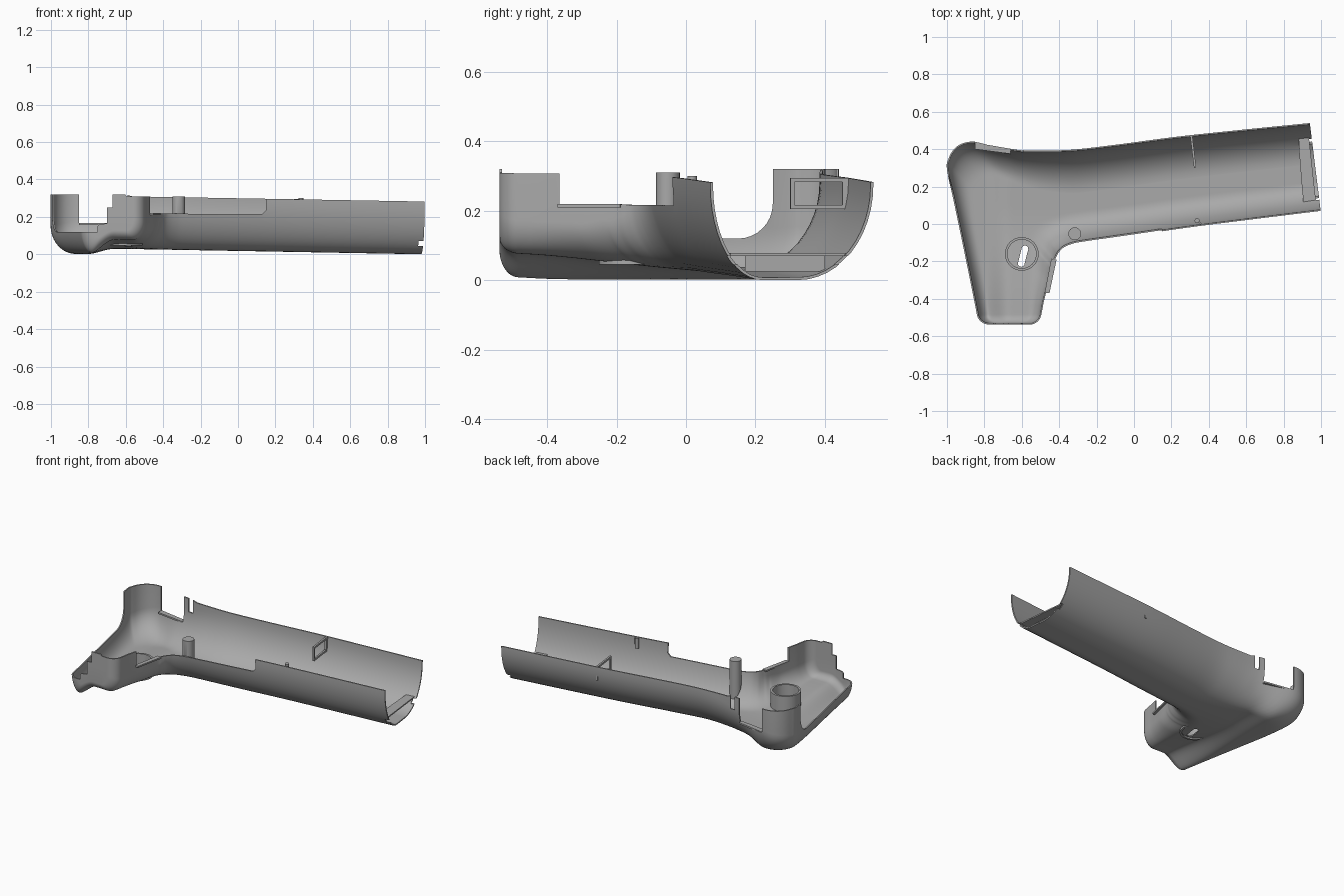
import bpy, bmesh, math
from mathutils import Vector, Matrix

cube = bpy.data.objects.get("Cube")
if cube:
    bpy.data.objects.remove(cube, do_unlink=True)

grey = bpy.data.materials.new("plain_grey")
grey.use_nodes = True
TONE = (0.4, 0.4, 0.4, 1)
grey.diffuse_color = TONE
grey.node_tree.nodes["Principled BSDF"].inputs["Base Color"].default_value = TONE


def activate(ob):
    bpy.ops.object.select_all(action='DESELECT')
    ob.select_set(True)
    bpy.context.view_layer.objects.active = ob


def smooth(ob):
    activate(ob)
    bpy.ops.object.shade_smooth_by_angle(angle=math.radians(35))


def make(name, bm):
    mesh = bpy.data.meshes.new(name)
    bm.to_mesh(mesh)
    bm.free()
    mesh.materials.append(grey)
    ob = bpy.data.objects.new(name, mesh)
    bpy.context.collection.objects.link(ob)
    return ob


def prism(name, outline, axis, lo, hi):
    """Extrude a 2D outline along one axis, from lo to hi."""
    bm = bmesh.new()
    place = {'x': lambda a, b: (lo, a, b), 'y': lambda a, b: (a, lo, b),
             'z': lambda a, b: (a, b, lo)}[axis]
    face = bm.faces.new([bm.verts.new(place(*p)) for p in outline])
    step = Vector([(hi - lo) * (axis == k) for k in 'xyz'])
    new = bmesh.ops.extrude_face_region(bm, geom=[face])['geom']
    bmesh.ops.translate(bm, vec=step, verts=[v for v in new if isinstance(v, bmesh.types.BMVert)])
    bmesh.ops.recalc_face_normals(bm, faces=bm.faces)
    return make(name, bm)


def rect(a, b, c, d):
    return [(a, c), (b, c), (b, d), (a, d)]


def cut(ob, cutter):
    cutter.hide_render = True
    mod = ob.modifiers.new("cut", 'BOOLEAN')
    mod.operation, mod.solver, mod.object = 'DIFFERENCE', 'EXACT', cutter
    activate(ob)
    bpy.ops.object.modifier_apply(modifier=mod.name)
    bpy.data.objects.remove(cutter, do_unlink=True)


def smoothstep(a, b, x):
    t = min(1, max(0, (x - a) / (b - a)))
    return t * t * (3 - 2 * t)


def mix(a, b, t):
    return a + (b - a) * t


# Stations along the bent body: inner edge xy, outer edge xy, boxiness
STATIONS = [
    (.998, .07, .94, .54, 0), (.34, -.012, .3, .475, 0), (0, -.062, -.05, .43, 0),
    (-.26, -.1, -.3, .4, 0), (-.33, -.112, -.45, .393, .1), (-.375, -.128, -.6, .395, .3),
    (-.4, -.15, -.73, .415, .5), (-.412, -.168, -.85, .44, .7), (-.42, -.185, -.92, .43, .8),
    (-.427, -.2, -.967, .395, .85), (-.433, -.22, -.993, .345, .9), (-.438, -.24, -1, .29, .9),
    (-.452, -.3, -.96, .1, 1), (-.468, -.36, -.916, -.11, 1), (-.483, -.42, -.867, -.35, 1),
    (-.489, -.452, -.847, -.452, 1)]


def floor_z(x, y):
    raised = .03 * (1 - (x + .67) / 1.67) + .05 * smoothstep(.1, -.55, y)
    return mix(.002, raised, smoothstep(-.8, -.66, x)) if x < -.6 else raised


def half_section(box, barrel_round):
    """Half profile as (distance from edge, depth), both as fractions."""
    r, h = mix(barrel_round, .42, box), mix(.97, .42, box)
    pts = [(0, 0), (0, 1 - h)]
    for i in range(1, 13):
        a = math.pi / 2 * i / 12
        pts.append((r * (1 - math.cos(a)), 1 - h + h * math.sin(a)))
    return pts + [(mix(r, 1, k / 8), 1) for k in range(1, 9)]


def station_rows():
    rows, n = [], len(STATIONS)
    for i in range(n - 1):
        p = [Vector(STATIONS[min(n - 1, max(0, i + k))]) for k in (-1, 0, 1, 2)]
        for k in range(4):
            t = k / 4
            rows.append((0.5 * (2 * p[1] + (p[2] - p[0]) * t
                                + (2 * p[0] - 5 * p[1] + 4 * p[2] - p[3]) * t ** 2
                                + (3 * p[1] - p[0] - 3 * p[2] + p[3]) * t ** 3), 1))
    # rounded end of the grip
    for k in range(11):
        a = math.pi / 2 * k / 10
        gap = .055 * (1 - math.sin(a))
        inset = .05 * (1 - math.sqrt(1 - max(0, 1 - gap / .05) ** 2))
        y = -.538 + gap
        rows.append((Vector((-.489 + .2 * (y + .452) - inset, y,
                             -.847 - .2 * (y + .452) + inset, y, 1)), 1 - .2 * (1 - math.cos(a))))
    return rows + [(rows[-1][0], .4), (rows[-1][0], 0)]


# Main shell
bm = bmesh.new()
grid = []
for s, depth in station_rows():
    inner, outer = Vector(s[0:2]), Vector(s[2:4])
    box = min(1, max(0, s[4]))
    across = [(d / 2, h) for d, h in half_section(box, .64)]
    across += [(1 - d / 2, h) for d, h in half_section(box, .92)[-2::-1]]
    row = []
    for t, h in across:
        q = inner.lerp(outer, t)
        top = .32 if q.x < -.6 else .31 - .028 * (q.x + .6) / 1.6
        row.append(bm.verts.new((q.x, q.y, top - (top - floor_z(q.x, q.y)) * h * depth)))
    grid.append(row)
for a, b in zip(grid, grid[1:]):
    for i in range(len(a) - 1):
        bm.faces.new((a[i], a[i + 1], b[i + 1], b[i]))
bm.normal_update()
if grid[8][20].normal.z > 0:
    bmesh.ops.reverse_faces(bm, faces=bm.faces)
shell = make("body_shell", bm)
solid = shell.modifiers.new("wall", 'SOLIDIFY')
solid.thickness, solid.offset = .008, -1
activate(shell)
bpy.ops.object.modifier_apply(modifier="wall")

# Rim openings
arc = [(.15 + .1 * math.sin(a), .22 - .1 * math.cos(a)) for a in
       [math.pi / 2 * k / 8 for k in range(9)]]
cut(shell, prism("side_opening", [(-.7, .118)] + arc + [(.25, .5), (-.7, .5)], 'x', -1.2, -.75))
cut(shell, prism("end_opening", [(-.8, .118), (-.77, .13), (-.74, .16), (-.7, .165), (-.7, .25),
                                 (-.67, .25), (-.67, .5), (-.8, .5)], 'y', -.7, -.3))
cut(shell, prism("trigger_opening", [(-.53, .218), (.13, .215), (.15, .235), (.15, .5), (-.53, .5)],
                 'y', -.365, .06))
cut(shell, prism("back_opening", rect(-.85, -.66, .165, .5), 'y', .3, .6))
cut(shell, prism("clip_gap", rect(-.625, -.592, .235, .5), 'y', .3, .6))
cut(shell, prism("end_slot", [(.968, .09), (.927, .49), (1.1, .49), (1.1, .09)], 'z', .045, .07))

# Slanted slot through the floor
slot = [(.018 * math.cos(a), .018 * math.sin(a) + (.04 if a < math.pi else -.04))
        for a in [math.pi * (k + .5) / 8 for k in range(16)]]
slot_cutter = prism("floor_slot", slot, 'z', -.1, .15)
slot_cutter.data.transform(Matrix.Translation((-.593, -.172, 0)) @ Matrix.Rotation(-.25, 4, 'Z'))
cut(shell, slot_cutter)
smooth(shell)


def circle(x, y, r, n=32):
    return [(x + r * math.cos(2 * math.pi * k / n), y + r * math.sin(2 * math.pi * k / n))
            for k in range(n)]


# Ring boss on the floor
ring = prism("ring_boss", circle(-.6, -.16, .09), 'z', .046, .145)
cut(ring, prism("ring_bore", circle(-.6, -.16, .077), 'z', -.1, .3))
smooth(ring)

# Screw post, its foot slanted to follow the curved wall
post = prism("screw_post", circle(-.317, -.052, .034), 'z', .12, .31)
for v in post.data.vertices:
    if v.co.z < .2:
        v.co.z += 1.6 * (-.052 - v.co.y)
smooth(post)

# Small pin joined to the front rim
smooth(prism("small_pin", circle(.337, .018, .013, 16), 'z', .235, .3))
prism("pin_rib", [(.335, .018), (.36, -.005), (.366, 0), (.341, .024)], 'z', .235, .285)

# Rectangular loop rib on the back wall
loop = prism("loop_rib", rect(.3, .472, .205, .295), 'x', .31, .322)
cut(loop, prism("loop_window", rect(.312, .45, .217, .283), 'x', .2, .4))
loop.data.transform(Matrix.Translation((.316, .39, 0)) @ Matrix.Rotation(.12, 4, 'Z')
                    @ Matrix.Translation((-.316, -.39, 0)))

# Ledge across the open end, and lips along the openings
prism("end_ledge", [(.905, .118), (.972, .128), (.935, .465), (.88, .455)], 'z', .07, .078)
prism("end_rib", [(.9, .17), (.908, .17), (.89, .4), (.882, .4)], 'z', .025, .074)
prism("trigger_lip", [(-.478, -.37), (-.452, -.37), (-.414, -.19), (-.442, -.185)], 'z', .21, .22)
prism("back_lip", [(-.85, .435), (-.85, .4), (-.66, .375), (-.66, .402)], 'z', .157, .167)
